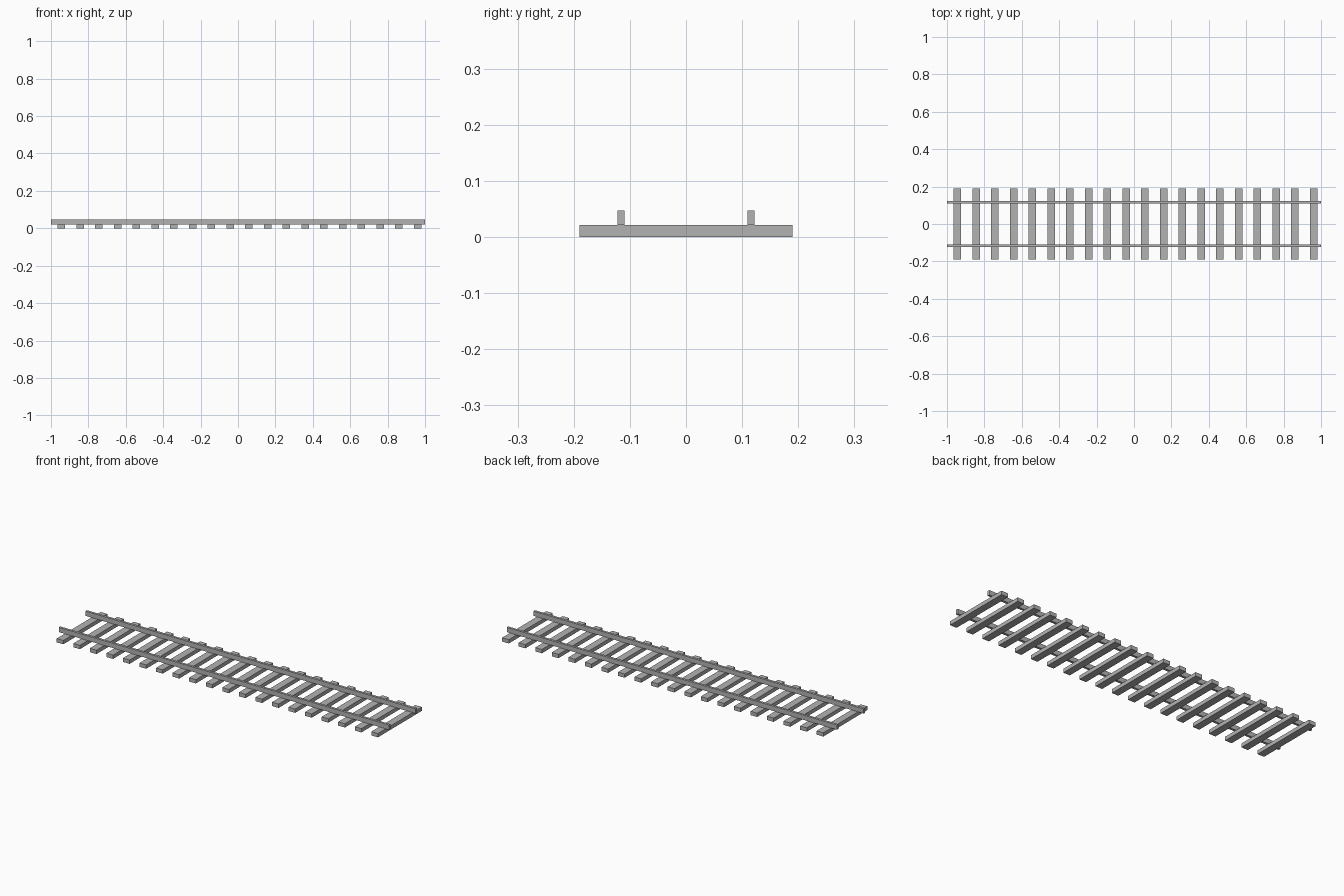
import bpy

if "Cube" in bpy.data.objects:
    bpy.data.objects.remove(bpy.data.objects["Cube"])

# One plain grey for the whole track
grey = bpy.data.materials.new("grey")
grey.diffuse_color = (0.45, 0.45, 0.45, 1)
grey.use_nodes = True
grey.node_tree.nodes["Principled BSDF"].inputs["Base Color"].default_value = grey.diffuse_color

SLEEPER_TOP = 0.021
RAIL_TOP = 0.047


def box(name, centre, size):
    bpy.ops.mesh.primitive_cube_add(size=1, location=centre)
    ob = bpy.context.object
    ob.name = name
    ob.scale = size
    bpy.ops.object.transform_apply(location=False, rotation=False, scale=True)
    ob.data.materials.append(grey)
    return ob


# Row of cross sleepers
sleeper = box("sleepers", (-0.945, 0, SLEEPER_TOP / 2), (0.04, 0.38, SLEEPER_TOP))
row = sleeper.modifiers.new("row", "ARRAY")
row.count = 20
row.use_relative_offset = False
row.use_constant_offset = True
row.constant_offset_displace = (0.1003, 0, 0)

# Two long rails resting on the sleepers
for side, name in ((-1, "front_rail"), (1, "back_rail")):
    box(name, (0, side * 0.116, (SLEEPER_TOP + RAIL_TOP) / 2),
        (2, 0.013, RAIL_TOP - SLEEPER_TOP))
